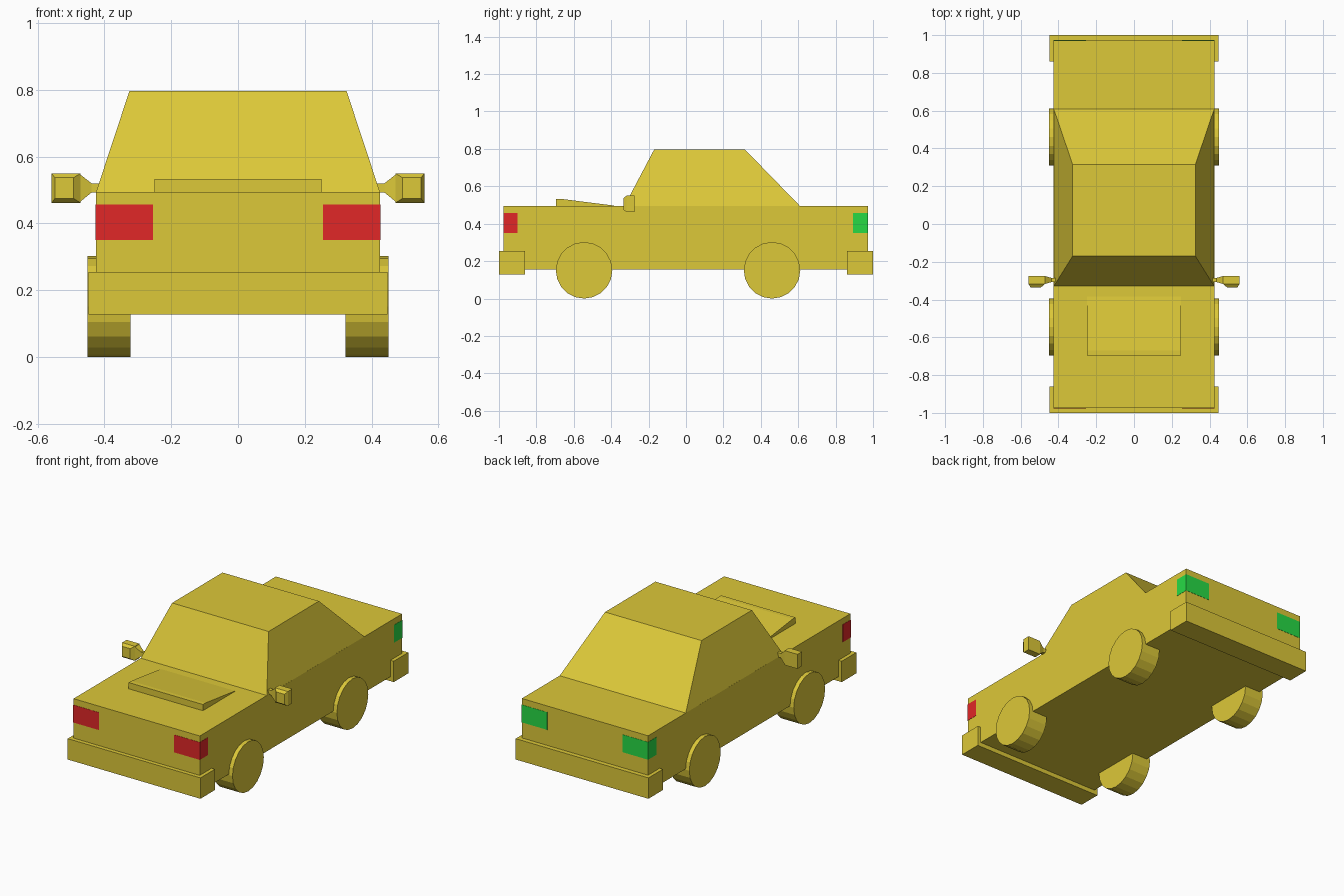
import bpy, bmesh, math
from mathutils import Matrix

if "Cube" in bpy.data.objects:
    bpy.data.objects.remove(bpy.data.objects["Cube"])


def material(name, color):
    m = bpy.data.materials.new(name)
    m.diffuse_color = (*color, 1)
    m.use_nodes = True
    m.node_tree.nodes["Principled BSDF"].inputs["Base Color"].default_value = m.diffuse_color
    return m


GOLD = material("gold_paint", (0.72, 0.58, 0.04))
RED = material("red_light", (0.75, 0.02, 0.02))
GREEN = material("green_light", (0.02, 0.70, 0.06))


def finish(name, bm, mat):
    bmesh.ops.recalc_face_normals(bm, faces=bm.faces)
    me = bpy.data.meshes.new(name)
    bm.to_mesh(me)
    bm.free()
    me.materials.append(mat)
    ob = bpy.data.objects.new(name, me)
    bpy.context.collection.objects.link(ob)
    return ob


def loft(name, rings, mat=GOLD):
    """Skin a stack of matching point loops and cap both ends."""
    bm = bmesh.new()
    loops = [[bm.verts.new(p) for p in r] for r in rings]
    n = len(loops[0])
    for a, b in zip(loops, loops[1:]):
        for i in range(n):
            j = (i + 1) % n
            bm.faces.new((a[i], a[j], b[j], b[i]))
    bm.faces.new(loops[0])
    bm.faces.new(loops[-1])
    return finish(name, bm, mat)


def rect_z(x0, x1, y0, y1, z):
    return [(x0, y0, z), (x1, y0, z), (x1, y1, z), (x0, y1, z)]


def rect_y(x0, x1, z0, z1, y):
    return [(x0, y, z0), (x1, y, z0), (x1, y, z1), (x0, y, z1)]


def rect_x(y0, y1, z0, z1, x):
    return [(x, y0, z0), (x, y1, z0), (x, y1, z1), (x, y0, z1)]


def box(name, x, y, z, mat=GOLD):
    return loft(name, [rect_z(*x, *y, z[0]), rect_z(*x, *y, z[1])], mat)


# Body and tapered cabin
box("body", (-0.425, 0.425), (-0.975, 0.972), (0.155, 0.495))
loft("cabin", [rect_z(-0.425, 0.425, -0.33, 0.61, 0.494),
               rect_z(-0.325, 0.325, -0.17, 0.315, 0.797)])

# Wedge-shaped hood scoop
scoop = [(-0.695, 0.49), (-0.695, 0.533), (-0.67, 0.533), (-0.385, 0.497), (-0.385, 0.49)]
loft("hood_scoop", [[(x, y, z) for y, z in scoop] for x in (-0.25, 0.25)])

# Bumpers
box("front_bumper", (-0.447, 0.447), (-1.0, -0.86), (0.128, 0.255))
box("rear_bumper", (-0.447, 0.447), (0.86, 1.0), (0.128, 0.255))

for side, s in (("left", -1), ("right", 1)):
    # Corner lights wrapping around the body
    x = sorted((s * 0.254, s * 0.4265))
    box(f"front_light_{side}", x, (-0.9765, -0.90), (0.35, 0.457), RED)
    box(f"rear_light_{side}", x, (0.893, 0.9735), (0.35, 0.457), GREEN)

    # Wheels
    for end, y in (("front", -0.545), ("rear", 0.46)):
        bm = bmesh.new()
        bmesh.ops.create_cone(
            bm, cap_ends=True, segments=20, radius1=0.151, radius2=0.151, depth=0.128,
            matrix=Matrix.Translation((s * 0.386, y, 0.151)) @ Matrix.Rotation(math.pi / 2, 4, 'Y'))
        finish(f"{end}_wheel_{side}", bm, GOLD)

    # Side mirrors: chamfered head on a flared stem
    head = sorted((s * 0.472, s * 0.558))
    inset = sorted((s * 0.492, s * 0.548))
    loft(f"mirror_head_{side}", [rect_y(*head, 0.462, 0.55, -0.275),
                                 rect_y(*head, 0.462, 0.55, -0.318),
                                 rect_y(*inset, 0.475, 0.537, -0.335)])
    loft(f"mirror_stem_{side}", [rect_x(-0.308, -0.285, 0.493, 0.52, s * 0.41),
                                 rect_x(-0.308, -0.285, 0.493, 0.52, s * 0.438),
                                 rect_x(-0.318, -0.275, 0.464, 0.548, s * 0.474)])
